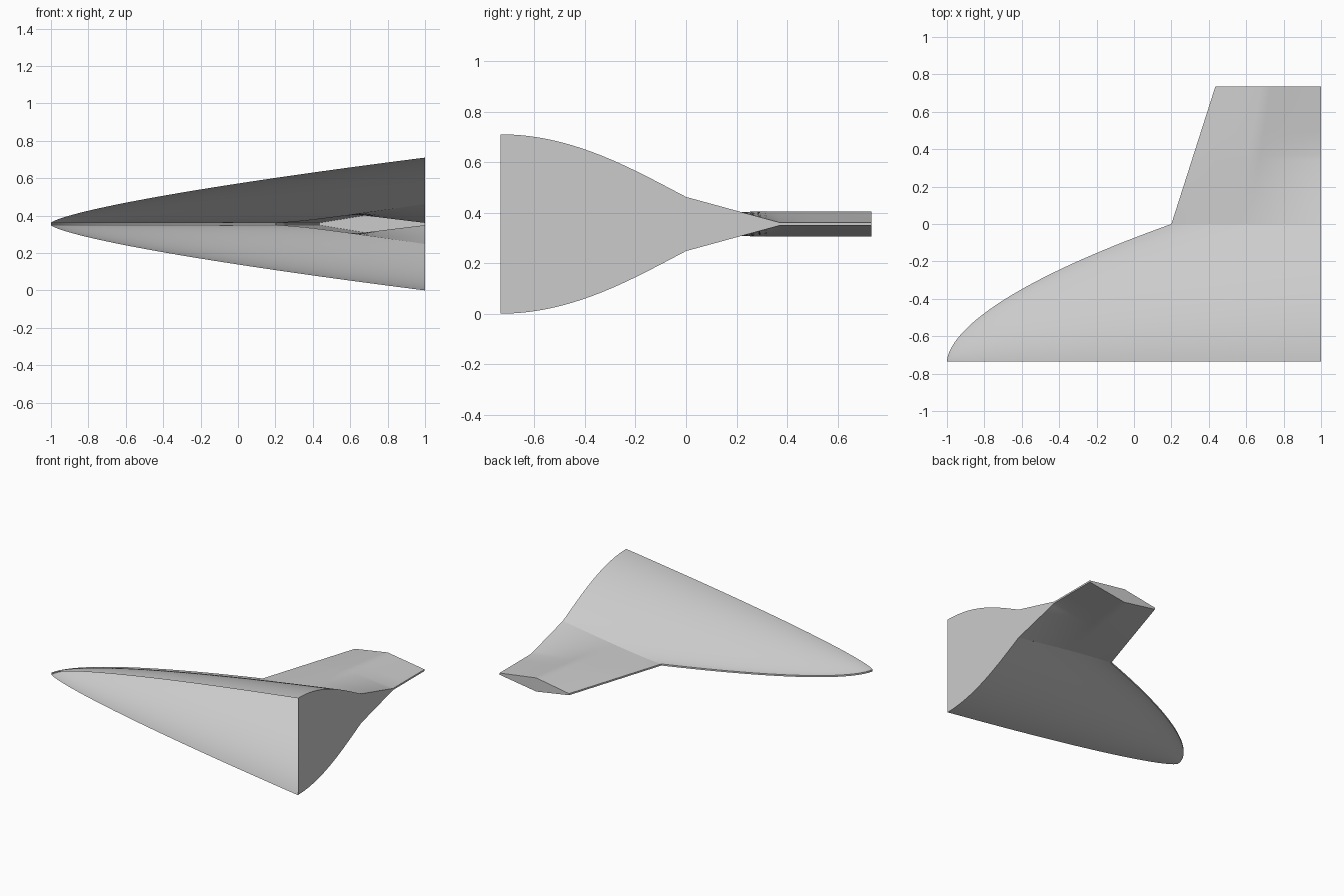
import bpy, bmesh, math

if "Cube" in bpy.data.objects:
    bpy.data.objects.remove(bpy.data.objects["Cube"])

MID = 0.355        # height of the horizontal symmetry plane
EDGE = 0.006       # half thickness of the blunt edges
Y0, SPAN = -0.735, 0.735
T_ROOT = 0.6       # body length fraction where the wing starts

grey = bpy.data.materials.new("light grey")
grey.diffuse_color = (0.6, 0.6, 0.6, 1)
grey.use_nodes = True
grey.node_tree.nodes["Principled BSDF"].inputs["Base Color"].default_value = grey.diffuse_color


def width(t):
    """Body half width at length fraction t."""
    return SPAN * (t / T_ROOT) ** 0.585


def body_height(t, s):
    """Half thickness of the body at length fraction t, distance s from the centre plane."""
    if t <= 0:
        return EDGE
    k = max(0.0, 1 - (s / width(t)) ** 2)
    return EDGE + (MID - EDGE) * t ** 0.73 * k ** 1.55


def wing_height(u, v):
    """Half thickness of the wing: root section blending into a diamond section."""
    root = body_height(T_ROOT + (1 - T_ROOT) * u, SPAN)
    d = u / 0.47 if u < 0.47 else (1 - u) / 0.53
    diamond = EDGE + (0.05 - EDGE) * d
    b = min(1.0, v * SPAN / 0.37)
    return root * (1 - b) + diamond * b


def skin(name, rows, is_open):
    """Upper sheet from a grid of points, mirrored below, with the outer edges closed."""
    bm = bmesh.new()
    grid = [[bm.verts.new(p) for p in row] for row in rows]
    for r, q in zip(grid, grid[1:]):
        for j in range(len(r) - 1):
            bm.faces.new((r[j], q[j], q[j + 1], r[j + 1]))
    bmesh.ops.remove_doubles(bm, verts=bm.verts, dist=1e-5)
    upper = list(bm.faces)
    rim = [(e.link_loops[0].vert, e.link_loops[0].link_loop_next.vert)
           for e in bm.edges if e.is_boundary]
    low = {v: bm.verts.new((v.co.x, v.co.y, -v.co.z)) for v in list(bm.verts)}
    for f in upper:
        bm.faces.new([low[v] for v in reversed(f.verts)])
    for a, b in rim:
        if not (is_open(a.co) and is_open(b.co)):
            bm.faces.new((b, a, low[a], low[b]))
    me = bpy.data.meshes.new(name)
    bm.to_mesh(me)
    bm.free()
    me.materials.append(grey)
    ob = bpy.data.objects.new(name, me)
    bpy.context.collection.objects.link(ob)
    ob.location.z = MID
    bpy.ops.object.select_all(action='DESELECT')
    ob.select_set(True)
    bpy.context.view_layer.objects.active = ob
    bpy.ops.object.shade_smooth_by_angle(angle=math.radians(30))


# Half body: open on the centre plane and where it meets the wing
N = 32
stations = [T_ROOT * (i / N) ** 2 for i in range(N)]
stations += [T_ROOT + (1 - T_ROOT) * i / 20 for i in range(21)]
rows = []
for t in stations:
    w = min(width(t), SPAN) if t > 0 else 0
    rows.append([(2 * t - 1, Y0 + w * j / 28, body_height(t, w * j / 28)) for j in range(29)])
skin("half_body", rows,
     lambda c: c.y < Y0 + 1e-5 or (c.y > -1e-5 and c.x > 0.199))

# Swept wing: open at the root, closed at the tip and edges
us = [0.47 * i / 10 for i in range(10)] + [0.47 + 0.53 * i / 10 for i in range(11)]
vs = [0.37 / SPAN * j / 12 for j in range(13)] + [0.67, 0.84, 1.0]
rows = []
for u in us:
    row = []
    for v in vs:
        lead = 0.2 + 0.235 * v
        row.append((lead + (1 - lead) * u, SPAN * v, wing_height(u, v)))
    rows.append(row)
skin("wing", rows, lambda c: c.y < 1e-5)
